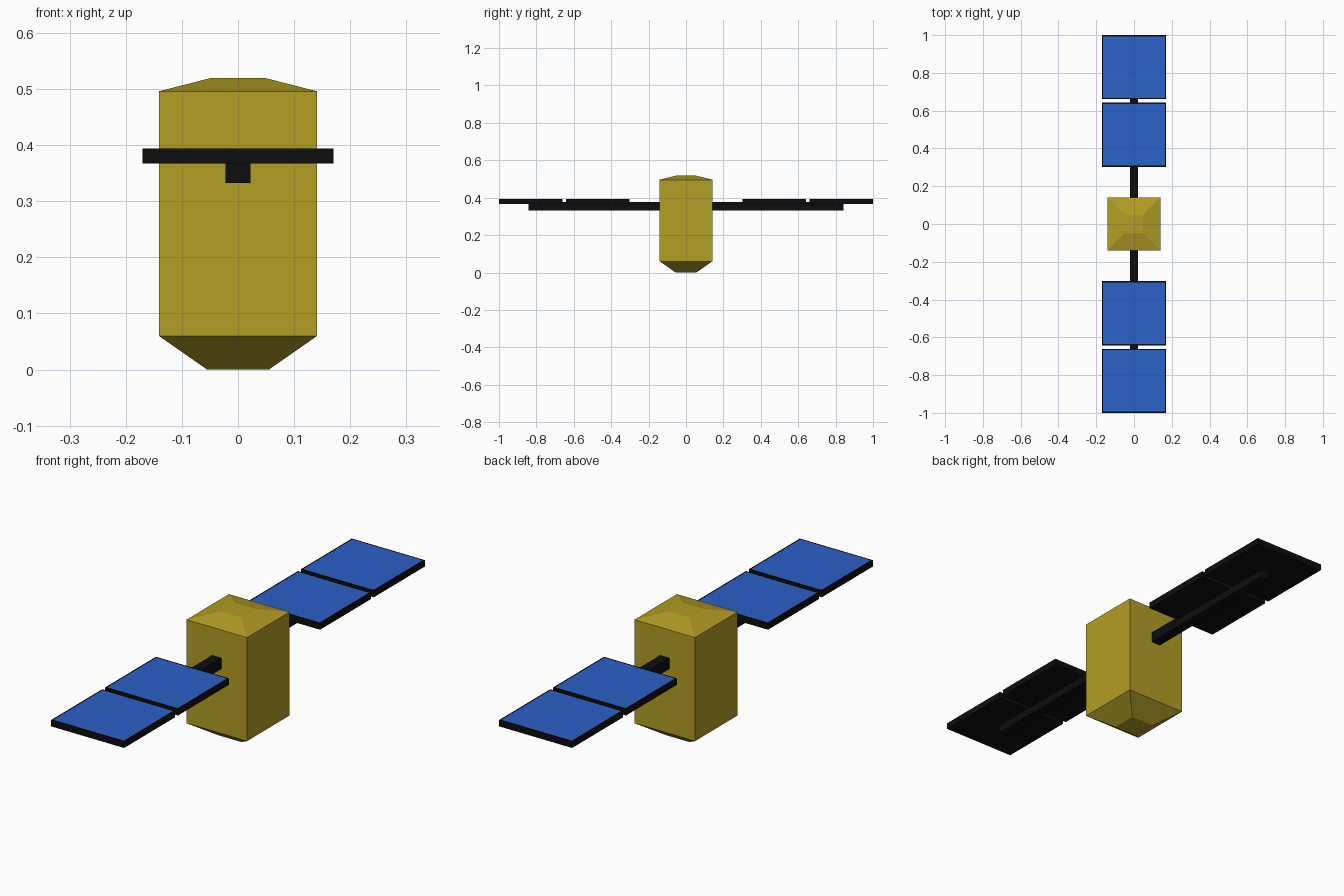
import bpy
import bmesh

cube = bpy.data.objects.get("Cube")
if cube:
    bpy.data.objects.remove(cube, do_unlink=True)


def make_material(name, rgb):
    mat = bpy.data.materials.new(name)
    mat.use_nodes = True
    colour = (*rgb, 1.0)
    mat.diffuse_color = colour
    mat.node_tree.nodes["Principled BSDF"].inputs["Base Color"].default_value = colour
    return mat


GOLD = make_material("gold_foil", (0.445, 0.337, 0.018))
BLACK = make_material("black_frame", (0.004, 0.004, 0.004))
BLUE = make_material("solar_blue", (0.025, 0.122, 0.578))


def add_object(name, bm, *materials):
    bmesh.ops.recalc_face_normals(bm, faces=bm.faces)
    mesh = bpy.data.meshes.new(name)
    bm.to_mesh(mesh)
    bm.free()
    for mat in materials:
        mesh.materials.append(mat)
    obj = bpy.data.objects.new(name, mesh)
    bpy.context.collection.objects.link(obj)
    return obj


def box(x, y0, y1, z0, z1):
    """Box symmetric in x, spanning the given y and z ranges."""
    bm = bmesh.new()
    bmesh.ops.create_cube(bm, size=1)
    bmesh.ops.scale(bm, verts=bm.verts, vec=(2 * x, y1 - y0, z1 - z0))
    bmesh.ops.translate(bm, verts=bm.verts, vec=(0, (y0 + y1) / 2, (z0 + z1) / 2))
    return bm


# Square body with tapered ends, lofted through (half width, height) rings
profile = [(0.055, 0), (0.141, 0.06), (0.141, 0.496), (0.047, 0.52)]
corners = [(-1, -1), (1, -1), (1, 1), (-1, 1)]
bm = bmesh.new()
rings = [[bm.verts.new((x * r, y * r, z)) for x, y in corners] for r, z in profile]
for low, high in zip(rings, rings[1:]):
    for i in range(4):
        j = (i + 1) % 4
        bm.faces.new((low[i], low[j], high[j], high[i]))
bm.faces.new(rings[0])
bm.faces.new(rings[-1])
add_object("body", bm, GOLD)

# Booms and solar panels, front and back
for side, sign in (("front", -1), ("back", 1)):
    add_object(side + "_boom", box(0.022, *sorted((sign * 0.13, sign * 0.843)), 0.333, 0.378), BLACK)
    for place, near, far in (("inner", 0.303, 0.642), ("outer", 0.661, 1.0)):
        bm = box(0.17, *sorted((sign * near, sign * far)), 0.367, 0.394)
        # Blue cells inset in the top face, leaving a thin frame
        bm.normal_update()
        top = max(bm.faces, key=lambda f: f.calc_center_median().z)
        bmesh.ops.inset_region(bm, faces=[top], thickness=0.009)
        top.material_index = 1
        add_object(f"{side}_{place}_solar_panel", bm, BLACK, BLUE)
